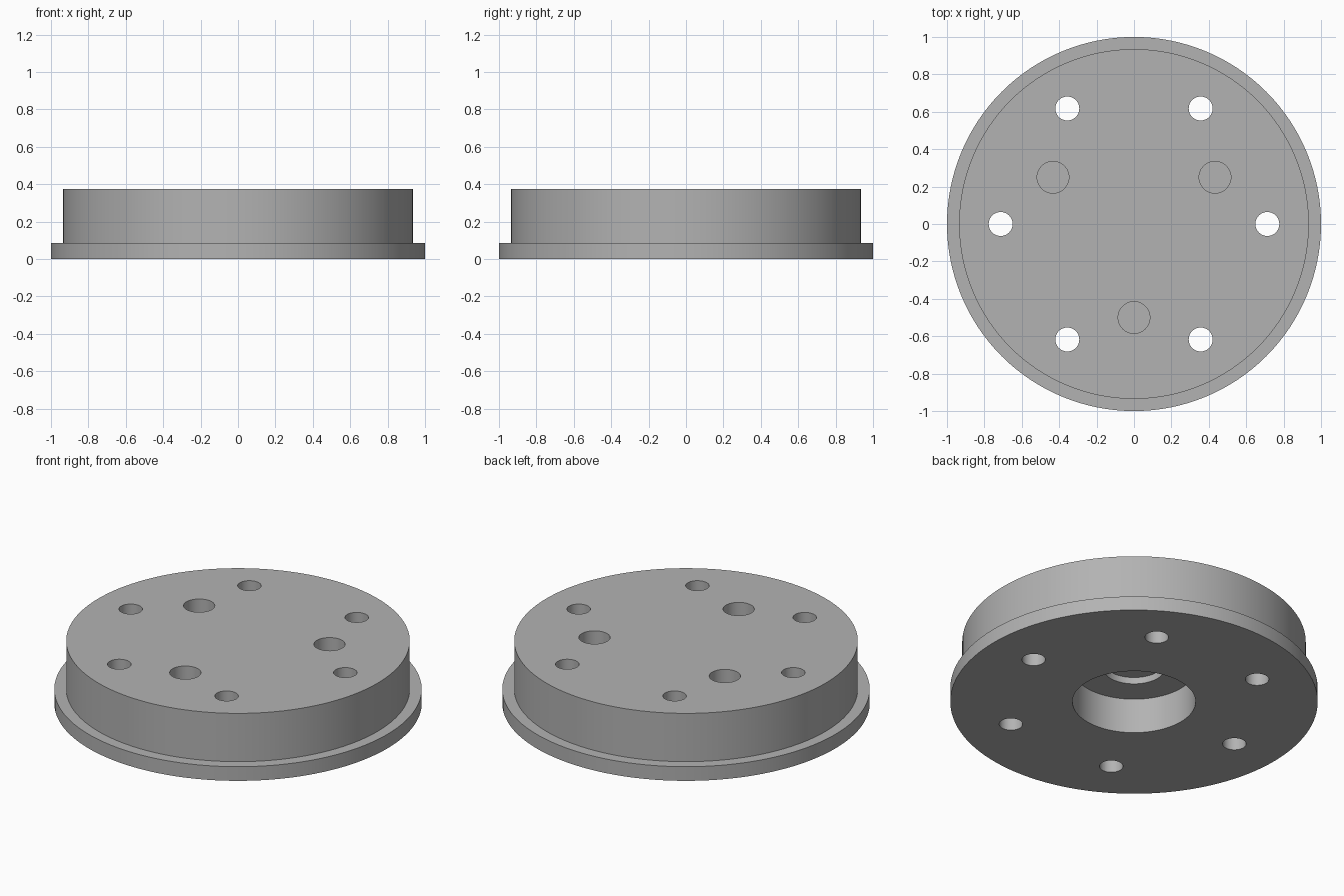
import bpy, bmesh
from math import cos, sin, pi, radians

cube = bpy.data.objects.get("Cube")
if cube:
    bpy.data.objects.remove(cube, do_unlink=True)

GREY = (0.45, 0.45, 0.45, 1)
metal = bpy.data.materials.new("plain grey")
metal.use_nodes = True
metal.diffuse_color = GREY
metal.node_tree.nodes["Principled BSDF"].inputs["Base Color"].default_value = GREY


def add_object(name, bm):
    bmesh.ops.recalc_face_normals(bm, faces=bm.faces)
    mesh = bpy.data.meshes.new(name)
    bm.to_mesh(mesh)
    bm.free()
    mesh.materials.append(metal)
    obj = bpy.data.objects.new(name, mesh)
    bpy.context.collection.objects.link(obj)
    return obj


def lathe(name, profile, sides):
    """Turn (radius, z) points around z; the first and last rings are capped."""
    bm = bmesh.new()
    rings = [[bm.verts.new((r * cos(2 * pi * i / sides), r * sin(2 * pi * i / sides), z))
              for i in range(sides)] for r, z in profile]
    for low, high in zip(rings, rings[1:]):
        for i in range(sides):
            j = (i + 1) % sides
            bm.faces.new((low[i], low[j], high[j], high[i]))
    bm.faces.new(rings[0])
    bm.faces.new(rings[-1])
    return add_object(name, bm)


def hole_circle(name, count, distance, start, radius, bottom, top, sides=48):
    """Ring of cylinders used to drill holes."""
    bm = bmesh.new()
    for i in range(count):
        angle = start + 2 * pi * i / count
        made = bmesh.ops.create_cone(bm, cap_ends=True, segments=sides, radius1=radius,
                                     radius2=radius, depth=top - bottom)
        bmesh.ops.translate(bm, verts=made["verts"],
                            vec=(distance * cos(angle), distance * sin(angle), (top + bottom) / 2))
    obj = add_object(name, bm)
    obj.hide_render = True
    return obj


# Flanged disc with a stepped recess underneath
disc = lathe("flanged_disc", [
    (0.168, 0.25), (0.168, 0.21), (0.335, 0.21), (0.335, 0),
    (1, 0), (1, 0.085), (0.935, 0.085), (0.935, 0.375)], 128)

# Six through holes and three blind holes in the top
drills = [hole_circle("bolt_hole_drill", 6, 0.713, 0, 0.064, -0.1, 0.5),
          hole_circle("blind_hole_drill", 3, 0.5, radians(30), 0.085, 0.125, 0.5)]

bpy.ops.object.select_all(action="DESELECT")
bpy.context.view_layer.objects.active = disc
disc.select_set(True)
for drill in drills:
    cut = disc.modifiers.new(drill.name, "BOOLEAN")
    cut.operation = "DIFFERENCE"
    cut.solver = "EXACT"
    cut.object = drill
    bpy.ops.object.modifier_apply(modifier=cut.name)
    bpy.data.objects.remove(drill, do_unlink=True)

bpy.ops.object.shade_smooth_by_angle(angle=radians(30))
